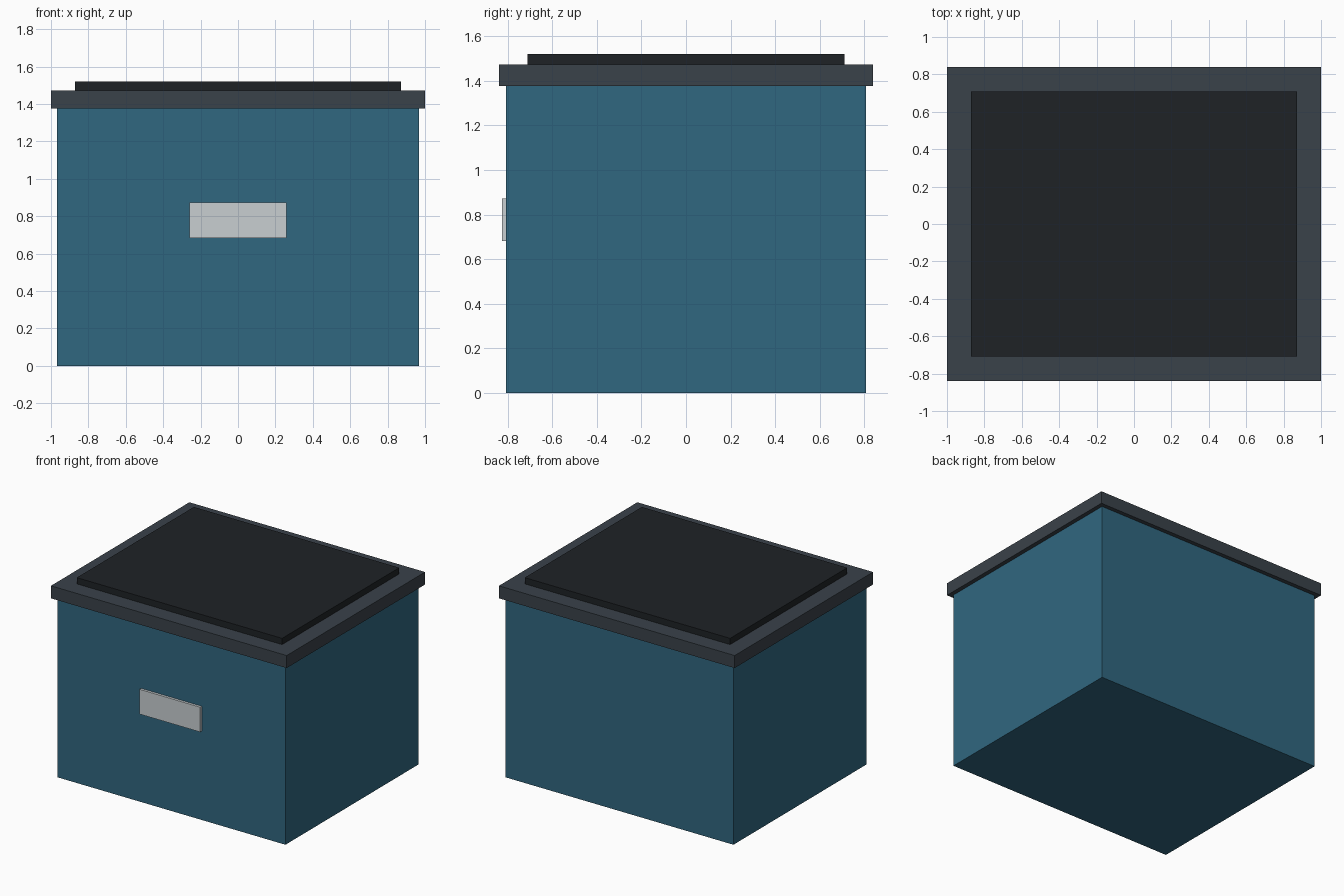
import bpy

if "Cube" in bpy.data.objects:
    bpy.data.objects.remove(bpy.data.objects["Cube"])


def material(name, rgb):
    m = bpy.data.materials.new(name)
    m.diffuse_color = (*rgb, 1)
    m.use_nodes = True
    m.node_tree.nodes["Principled BSDF"].inputs["Base Color"].default_value = m.diffuse_color
    return m


def box(name, x, y, z, mat):
    """Box from (min, max) ranges on each axis."""
    bpy.ops.mesh.primitive_cube_add(size=1, location=[sum(r) / 2 for r in (x, y, z)])
    ob = bpy.context.object
    ob.name = name
    ob.scale = [r[1] - r[0] for r in (x, y, z)]
    bpy.ops.object.transform_apply(location=False, rotation=False, scale=True)
    ob.data.materials.append(mat)
    return ob


def centred(width):
    return (-width / 2, width / 2)


blue = material("blue_plastic", (0.03, 0.135, 0.216))
slate = material("slate_plastic", (0.042, 0.054, 0.068))
black = material("black_plastic", (0.013, 0.016, 0.019))
pale = material("pale_label", (0.58, 0.62, 0.64))

# Bin body
box("bin_body", centred(1.935), centred(1.613), (0, 1.376), blue)
# Overhanging lid and its raised panel
box("lid", centred(2.0), centred(1.677), (1.376, 1.472), slate)
box("lid_panel", centred(1.742), centred(1.419), (1.472, 1.52), black)
# Label plate on the front
box("front_label", centred(0.516), (-0.826, -0.80), (0.682, 0.872), pale)
